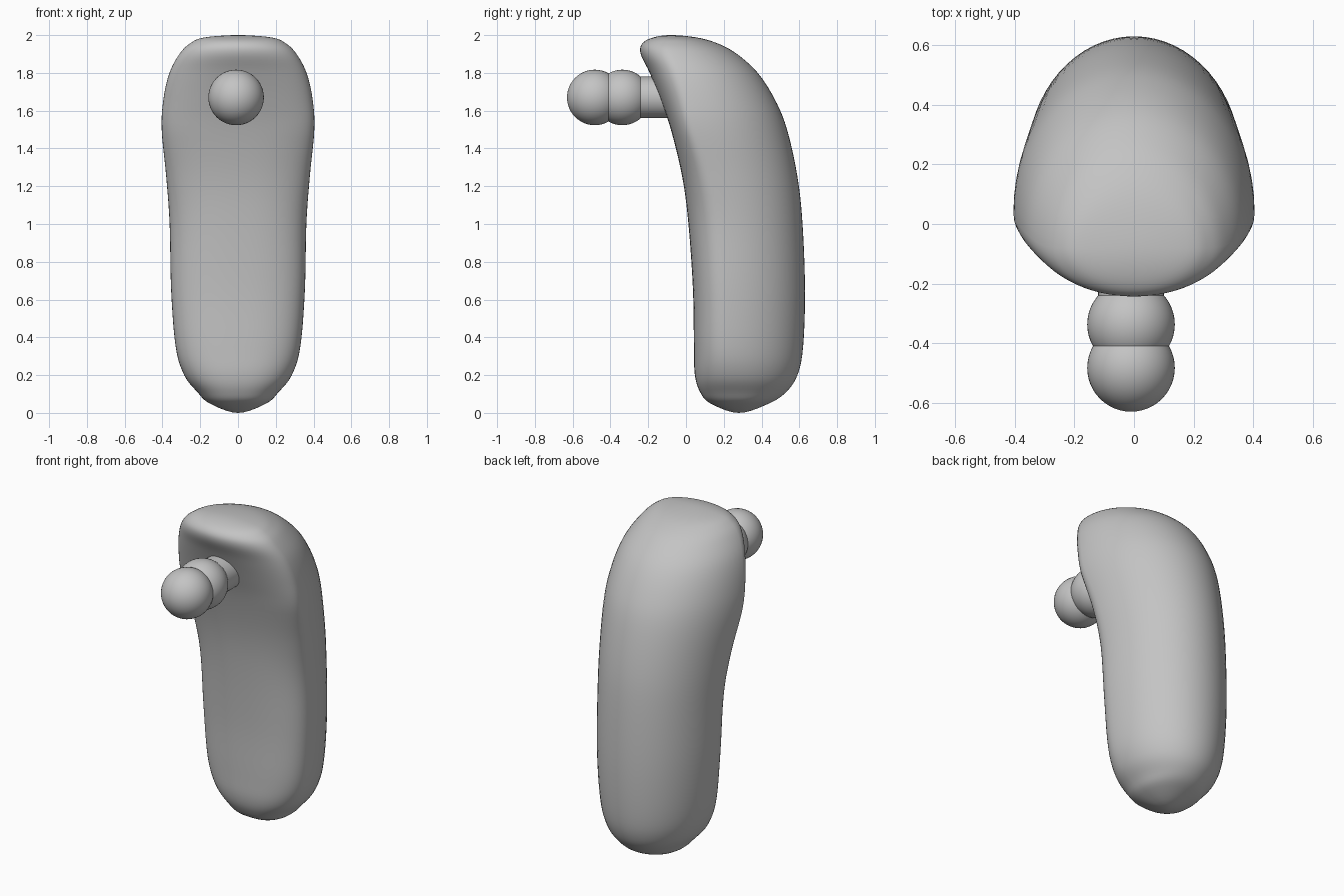
import bpy, bmesh, math
from mathutils import Vector

cube = bpy.data.objects.get("Cube")
if cube:
    bpy.data.objects.remove(cube, do_unlink=True)

grey = bpy.data.materials.new("plain grey")
grey.use_nodes = True
grey.diffuse_color = (0.55, 0.55, 0.55, 1)
grey.node_tree.nodes["Principled BSDF"].inputs["Base Color"].default_value = grey.diffuse_color


def finish(name, bm):
    """Turn a bmesh into a smooth, grey object."""
    bmesh.ops.recalc_face_normals(bm, faces=bm.faces)
    mesh = bpy.data.meshes.new(name)
    bm.to_mesh(mesh)
    bm.free()
    mesh.materials.append(grey)
    obj = bpy.data.objects.new(name, mesh)
    bpy.context.collection.objects.link(obj)
    bpy.ops.object.select_all(action="DESELECT")
    obj.select_set(True)
    bpy.context.view_layer.objects.active = obj
    bpy.ops.object.shade_smooth_by_angle(angle=math.radians(50))


# Body sections: height, front y, back y, half width, y of widest point
SECTIONS = [
    (0, .28, .28, 0, .28),
    (.05, .13, .44, .15, .28),
    (.11, .075, .53, .215, .27),
    (.2, .047, .59, .285, .25),
    (.35, .042, .62, .33, .23),
    (.65, .037, .63, .354, .22),
    (1, .013, .617, .362, .2),
    (1.25, -.02, .59, .38, .14),
    (1.5, -.08, .535, .404, .05),
    (1.66, -.135, .47, .395, .01),
    (1.8, -.192, .38, .363, -.03),
    (1.9, -.24, .27, .31, -.07),
    (1.955, -.232, .17, .255, -.08),
    (1.987, -.175, .06, .18, -.08),
    (2, -.08, -.08, 0, -.08),
]
STEPS, SIDES = 5, 64


def mirrored(row):
    """Continue a section past its pole so that the cap ends round."""
    z, front, back, half, mid = row
    return (z, back, front, -half, mid)


def spline(a, b, c, d, t):
    return b + t * (c - a + t * (2 * a - 5 * b + 4 * c - d + t * (3 * (b - c) + d - a))) / 2


def signed_power(v, p):
    return math.copysign(abs(v) ** p, v)


def section_point(row, angle):
    z, front, back, half, mid = row
    c, s = math.cos(angle), math.sin(angle)
    if s > 0:
        return Vector((half * c, mid + (back - mid) * s, z))
    # flatter front, rounder again towards the top lip
    p = 0.82 if z < 1.5 else 0.82 + 0.18 * min(1, (z - 1.5) / 0.4)
    return Vector((half * signed_power(c, p), mid + (front - mid) * abs(s) ** p, z))


# Body: smooth loft through the sections, closed by a pole at each end
keys = [mirrored(SECTIONS[1])] + SECTIONS + [mirrored(SECTIONS[-2])]
rows = [[spline(*values, step / STEPS) for values in zip(*keys[i:i + 4])]
        for i in range(len(SECTIONS) - 1) for step in range(STEPS)][1:]
bm = bmesh.new()
rings = [[bm.verts.new(section_point(row, math.tau * k / SIDES)) for k in range(SIDES)]
         for row in rows]
for low, high in zip(rings, rings[1:]):
    for k in range(SIDES):
        n = (k + 1) % SIDES
        bm.faces.new((low[k], low[n], high[n], high[k]))
for ring, end in ((rings[0], SECTIONS[0]), (rings[-1], SECTIONS[-1])):
    pole = bm.verts.new((0, end[4], end[0]))
    for k in range(SIDES):
        bm.faces.new((ring[k], ring[(k + 1) % SIDES], pole))
finish("body", bm)

# Knob: two overlapping balls on a short round stem
KNOB_X, KNOB_Z = -0.01, 1.67


def turned(name, profile):
    """Spin a (radius, y) profile about the knob axis."""
    bm = bmesh.new()
    verts = [bm.verts.new((KNOB_X + r, y, KNOB_Z)) for r, y in profile]
    edges = [bm.edges.new(pair) for pair in zip(verts, verts[1:])]
    bmesh.ops.spin(bm, geom=verts + edges, cent=(KNOB_X, 0, KNOB_Z), axis=(0, 1, 0),
                   angle=math.tau, steps=48)
    bmesh.ops.remove_doubles(bm, verts=bm.verts, dist=1e-4)
    finish(name, bm)


def ball_profile(y, radius, count=24):
    return [(radius * math.sin(math.pi * i / count), y - radius * math.cos(math.pi * i / count))
            for i in range(count + 1)]


turned("front_ball", ball_profile(-0.483, 0.147))
turned("rear_ball", ball_profile(-0.337, 0.147))
turned("stem", [(0, -0.3), (0.11, -0.3), (0.11, 0.05), (0, 0.05)])
